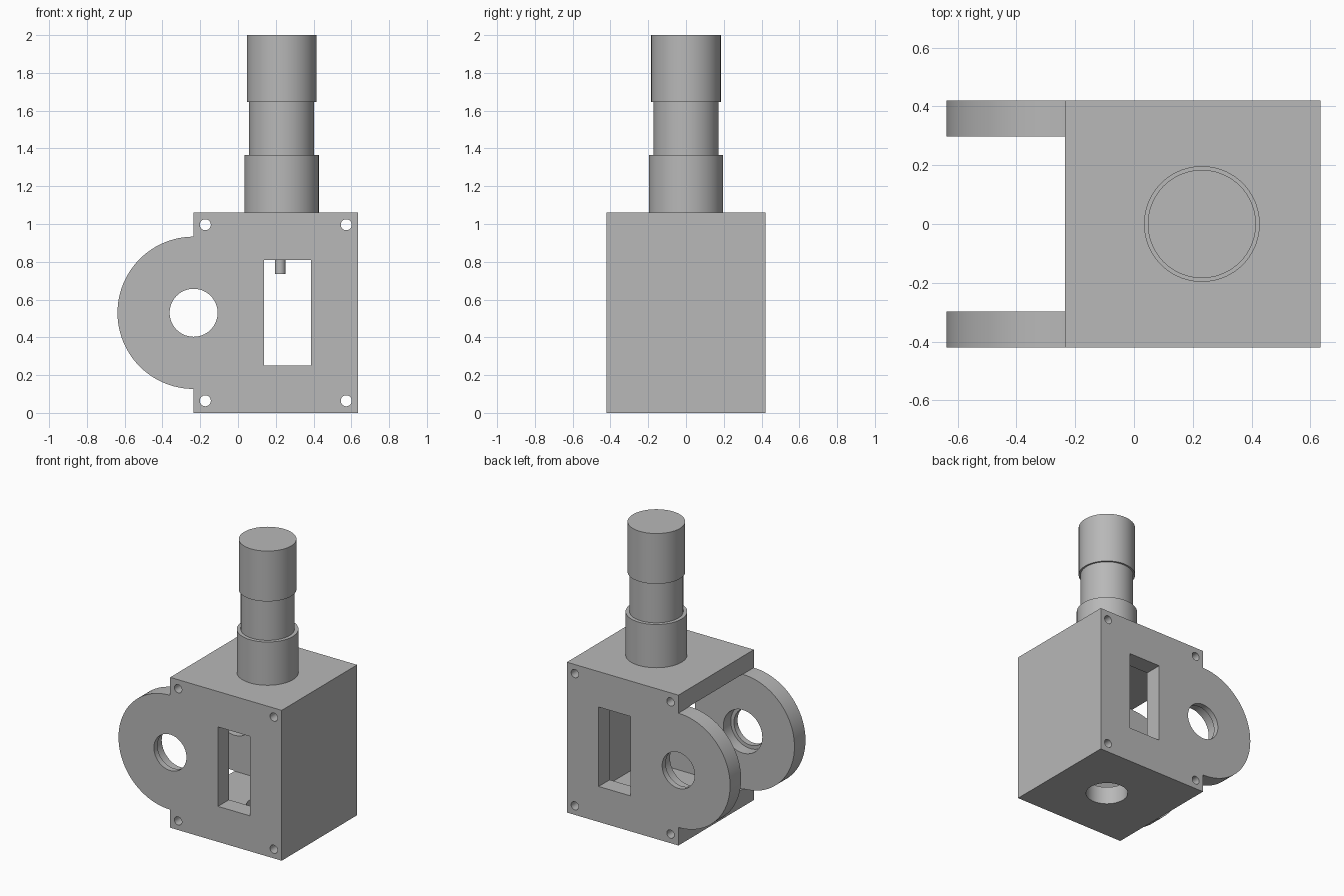
import bpy, bmesh, math

if "Cube" in bpy.data.objects:
    bpy.data.objects.remove(bpy.data.objects["Cube"], do_unlink=True)

# One plain grey for everything
grey = bpy.data.materials.new("machined_grey")
grey.use_nodes = True
colour = (0.48, 0.48, 0.48, 1)
grey.diffuse_color = colour
grey.node_tree.nodes["Principled BSDF"].inputs["Base Color"].default_value = colour

LEFT, RIGHT, HALF_Y, HEIGHT, WALL = -0.235, 0.635, 0.42, 1.06, 0.125
LUG_Z, LUG_R, BORE_R = 0.53, 0.403, 0.127
STEM_X = 0.231


def box(name, lo, hi):
    mid = [(a + b) / 2 for a, b in zip(lo, hi)]
    bpy.ops.mesh.primitive_cube_add(size=1, location=mid)
    ob = bpy.context.object
    ob.name = name
    ob.scale = [b - a for a, b in zip(lo, hi)]
    bpy.ops.object.transform_apply(location=False, rotation=False, scale=True)
    return ob


def rod(name, r, start, end, axis, a, b):
    """Cylinder along 'Y' (a=x, b=z) or 'Z' (a=x, b=y)."""
    mid = (start + end) / 2
    along_y = axis == "Y"
    bpy.ops.mesh.primitive_cylinder_add(
        vertices=72, radius=r, depth=end - start,
        location=(a, mid, b) if along_y else (a, b, mid),
        rotation=(math.pi / 2 if along_y else 0, 0, 0))
    ob = bpy.context.object
    ob.name = name
    return ob


def finish(ob):
    ob.data.materials.clear()
    ob.data.materials.append(grey)
    bpy.ops.object.select_all(action="DESELECT")
    ob.select_set(True)
    bpy.context.view_layer.objects.active = ob
    bpy.ops.object.shade_smooth_by_angle(angle=math.radians(30))


def cut(ob, cutter):
    cutter.hide_render = True
    mod = ob.modifiers.new("cut", "BOOLEAN")
    mod.operation, mod.solver, mod.object = "DIFFERENCE", "EXACT", cutter
    bpy.context.view_layer.objects.active = ob
    bpy.ops.object.modifier_apply(modifier=mod.name)
    bpy.data.objects.remove(cutter, do_unlink=True)


# Housing: square block with a half-round lug, extruded front to back
outline = [(LEFT, 0), (RIGHT, 0), (RIGHT, HEIGHT), (LEFT, HEIGHT)]
for i in range(49):
    t = math.pi / 2 + math.pi * i / 48
    outline.append((LEFT + LUG_R * math.cos(t), LUG_Z + LUG_R * math.sin(t)))
bm = bmesh.new()
face = bm.faces.new([bm.verts.new((x, -HALF_Y, z)) for x, z in outline])
ext = bmesh.ops.extrude_face_region(bm, geom=[face])
verts = [v for v in ext["geom"] if isinstance(v, bmesh.types.BMVert)]
bmesh.ops.translate(bm, vec=(0, 2 * HALF_Y, 0), verts=verts)
bmesh.ops.recalc_face_normals(bm, faces=bm.faces)
mesh = bpy.data.meshes.new("housing")
bm.to_mesh(mesh)
bm.free()
housing = bpy.data.objects.new("housing", mesh)
bpy.context.collection.objects.link(housing)

# Cavity, open towards the lugs
inner_y = HALF_Y - WALL + 0.002
cut(housing, box("cavity", (-1, -inner_y, WALL),
                 (RIGHT - WALL, inner_y, HEIGHT - WALL)))
# Windows through front and back
cut(housing, box("window", (0.138, -1, 0.25), (0.387, 1, 0.81)))
# Lug bores with wider pockets on the inside
cut(housing, rod("bore", BORE_R, -1, 1, "Y", LEFT, LUG_Z))
cut(housing, rod("bore_pocket", 0.152, -HALF_Y + 0.04, HALF_Y - 0.04, "Y", LEFT, LUG_Z))
# Bottom hole
cut(housing, rod("bottom_hole", 0.136, -0.2, 0.2, "Z", STEM_X, 0))
# Corner screw holes
for x in (LEFT + 0.062, RIGHT - 0.062):
    for z in (0.064, HEIGHT - 0.064):
        cut(housing, rod("screw_hole", 0.029, -1, 1, "Y", x, z))
finish(housing)

# Stem stacked on top, and the pin hanging into the cavity
for name, r, z0, z1 in (("sleeve", 0.197, HEIGHT, 1.365),
                        ("shaft", 0.172, 1.365, 1.645),
                        ("knob", 0.184, 1.645, 2.0)):
    finish(rod(name, r, z0, z1, "Z", STEM_X, 0))
finish(rod("pin", 0.028, 0.735, HEIGHT - WALL, "Z", 0.223, 0))
